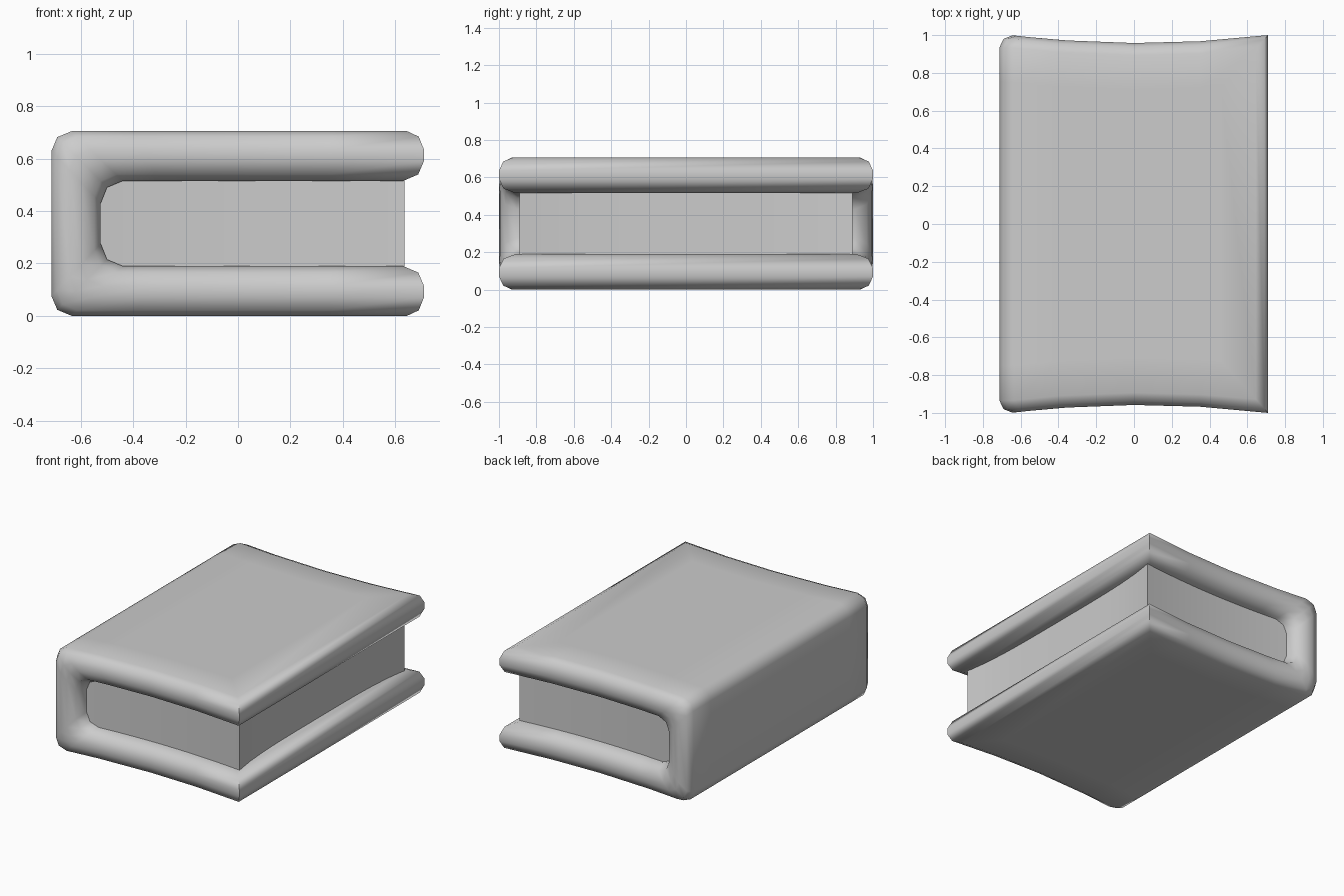
import bpy, bmesh, math

cube = bpy.data.objects.get("Cube")
if cube:
    bpy.data.objects.remove(cube, do_unlink=True)

# One plain grey for the whole book
grey = bpy.data.materials.new("plain grey")
grey.use_nodes = True
colour = (0.604, 0.604, 0.604, 1)
grey.diffuse_color = colour
grey.node_tree.nodes["Principled BSDF"].inputs["Base Color"].default_value = colour

END_X, HEIGHT = 0.71, 0.705


def half_depth(x):
    """Head and tail edges bow gently inwards."""
    return 1 - 0.042 * max(0, 1 - ((x - 0.03) / 0.68) ** 2)


def finish(name, bm):
    bmesh.ops.recalc_face_normals(bm, faces=bm.faces[:])
    mesh = bpy.data.meshes.new(name)
    bm.to_mesh(mesh)
    bm.free()
    mesh.materials.append(grey)
    obj = bpy.data.objects.new(name, mesh)
    bpy.context.collection.objects.link(obj)
    bpy.ops.object.select_all(action="DESELECT")
    obj.select_set(True)
    bpy.context.view_layer.objects.active = obj
    bpy.ops.object.shade_smooth_by_angle(angle=math.radians(60))


def mirrored(points):
    """Complete an upper C-shaped path with its lower half."""
    return points + [(x, HEIGHT - z) for x, z in reversed(points)]


# Cover: matching outer and inner C paths, wrapped by a rounded rim
outer = mirrored([(END_X, 0.705), (0.35, 0.705), (0, 0.705), (-0.4, 0.705),
                  (-0.635, 0.705), (-0.69, 0.682), (-0.712, 0.63)])
inner = mirrored([(END_X, 0.515), (0.35, 0.515), (0, 0.515), (-0.3, 0.515),
                  (-0.44, 0.515), (-0.5, 0.49), (-0.524, 0.43)])
# Each rim level: fraction through the board, inset from the edge
rim = [(0, 0.25), (0, 0.065), (0.11, 0.02), (0.37, 0),
       (0.6, 0), (0.87, 0.022), (1, 0.08), (1, 0.25)]

bm = bmesh.new()
last = len(outer) - 1
loops = []
for t, inset in rim:
    front, back = [], []
    for i, (o, n) in enumerate(zip(outer, inner)):
        x, z = (a + (b - a) * t for a, b in zip(o, n))
        if i in (0, last):
            x -= inset
        y = half_depth(x) - inset
        front.append(bm.verts.new((x, -y, z)))
        back.append(bm.verts.new((x, y, z)))
    loops.append(front + back[::-1])

count = len(loops[0])
for a, b in zip(loops, loops[1:]):
    for i in range(count):
        j = (i + 1) % count
        bm.faces.new((a[i], a[j], b[j], b[i]))
for loop in (loops[0], loops[-1]):
    for i in range(last):
        bm.faces.new((loop[i], loop[i + 1], loop[-2 - i], loop[-1 - i]))
finish("cover", bm)

# Page block: bowed head, tail and fore edge, tucked into the cover
bm = bmesh.new()
STEPS = 12
LEFT, RIGHT = -0.6, 0.635
outline = []
for i in range(STEPS + 1):
    x = LEFT + (RIGHT - LEFT) * i / STEPS
    outline.append((x, -(half_depth(x) - 0.1)))
corner_y = -outline[-1][1]
for i in range(1, STEPS):
    s = 2 * i / STEPS - 1
    outline.append((RIGHT - 0.04 * (1 - s ** 4), s * corner_y))
outline += [(x, -y) for x, y in reversed(outline[:STEPS + 1])]

page_face = bm.faces.new([bm.verts.new((x, y, 0.15)) for x, y in outline])
top = bmesh.ops.extrude_face_region(bm, geom=[page_face])
bmesh.ops.translate(bm, vec=(0, 0, 0.4),
                    verts=[g for g in top["geom"] if isinstance(g, bmesh.types.BMVert)])
finish("pages", bm)
